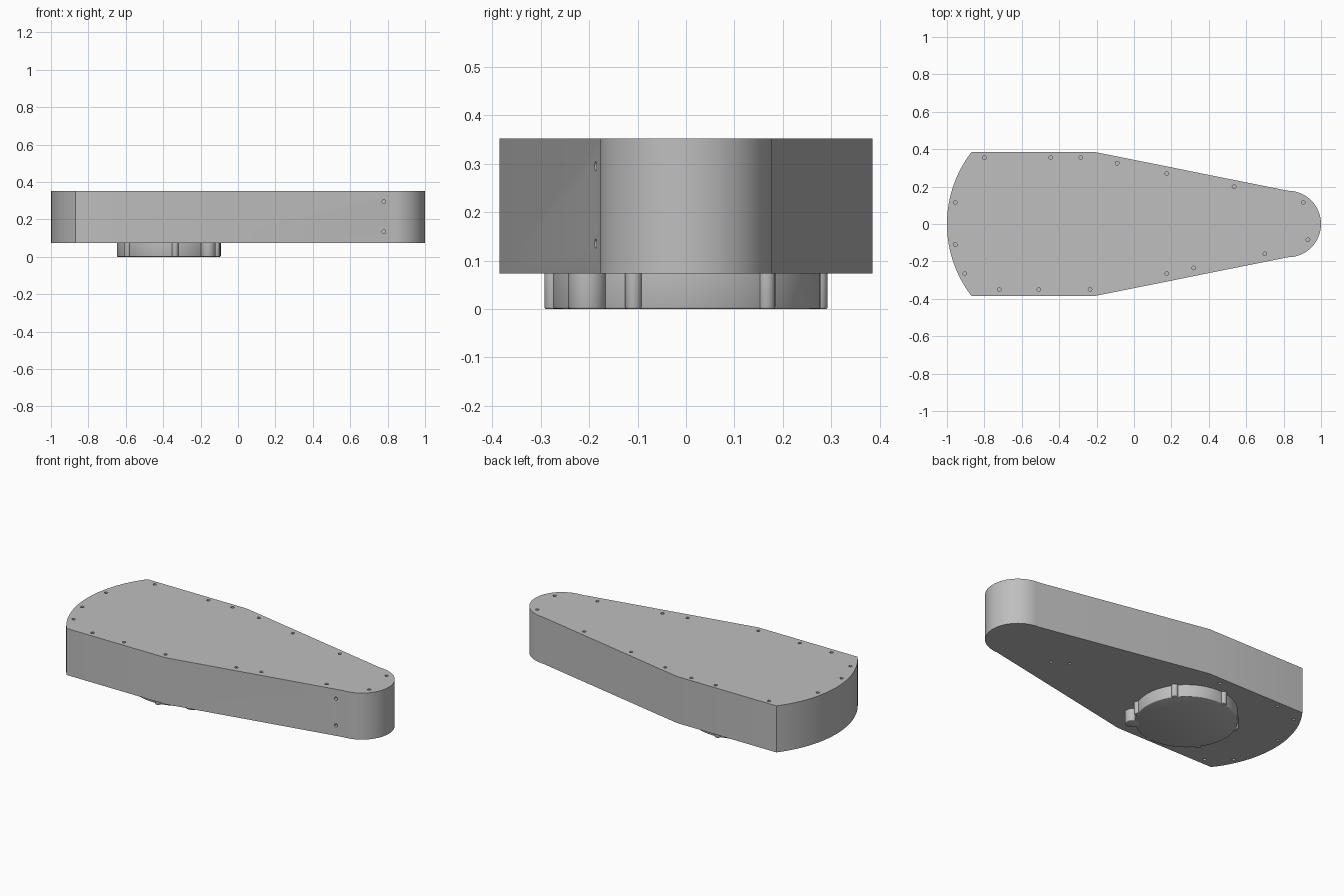
import bpy, bmesh
from math import sin, cos, radians, asin, pi
from mathutils import Matrix

cube = bpy.data.objects.get("Cube")
if cube:
    bpy.data.objects.remove(cube)

grey = bpy.data.materials.new("plain grey")
grey.use_nodes = True
COLOUR = (0.52, 0.52, 0.52, 1)
grey.diffuse_color = COLOUR
grey.node_tree.nodes["Principled BSDF"].inputs["Base Color"].default_value = COLOUR

BOTTOM, TOP = 0.073, 0.352
HUB_X = -0.37


def finish(name, bm):
    bmesh.ops.recalc_face_normals(bm, faces=bm.faces)
    mesh = bpy.data.meshes.new(name)
    bm.to_mesh(mesh)
    bm.free()
    mesh.materials.append(grey)
    obj = bpy.data.objects.new(name, mesh)
    bpy.context.collection.objects.link(obj)
    return obj


def smooth(obj, angle=30):
    bpy.ops.object.select_all(action='DESELECT')
    obj.select_set(True)
    bpy.context.view_layer.objects.active = obj
    bpy.ops.object.shade_smooth_by_angle(angle=radians(angle))


def arc(cx, radius, start, end, steps):
    angles = [start + (end - start) * i / steps for i in range(steps + 1)]
    return [(cx + radius * cos(a), radius * sin(a)) for a in angles]


def prism(outline, z0, z1):
    bm = bmesh.new()
    base = bm.faces.new([bm.verts.new((x, y, z0)) for x, y in outline])
    new = bmesh.ops.extrude_face_region(bm, geom=[base])["geom"]
    top = [v for v in new if isinstance(v, bmesh.types.BMVert)]
    bmesh.ops.translate(bm, verts=top, vec=(0, 0, z1 - z0))
    return bm


# Tapered case: wide arc end, straight flanks, round narrow end
half = 0.385
nose, big = 0.178, 0.63
spread = asin(half / big)
outline = arc(1 - nose, nose, -pi / 2, pi / 2, 32)
outline += [(-0.21, half)]
outline += arc(HUB_X, big, pi - spread, pi + spread, 24)
outline += [(-0.21, -half)]
case = finish("case", prism(outline, BOTTOM, TOP))

# Blind screw holes in the lid, floor and one flank
lid_holes = [(-0.8, .355), (-.445, .355), (-.285, .355), (-.09, .325), (.175, .27),
             (.535, .2), (.905, .115), (.93, -.085), (.7, -.16), (.32, -.235),
             (.175, -.265), (-.235, -.35), (-.51, -.35), (-.72, -.35),
             (-.905, -.265), (-.955, -.11), (-.955, .115)]
floor_holes = [(.53, -.07), (.44, -.02), (-.32, .34), (-.72, .35), (-.88, .3),
               (-.96, .07), (-.91, -.245), (-.79, -.346)]
flank_holes = [(.78, .135), (.78, .295)]
places = [Matrix.Translation((x, y, TOP)) for x, y in lid_holes]
places += [Matrix.Translation((x, y, BOTTOM)) for x, y in floor_holes]
places += [Matrix.Translation((x, -.188, z)) @ Matrix.Rotation(pi / 2, 4, 'X')
           for x, z in flank_holes]
bm = bmesh.new()
for place in places:
    bmesh.ops.create_cone(bm, cap_ends=True, segments=12, radius1=.01,
                          radius2=.01, depth=.08, matrix=place)
cutter = finish("hole_cutter", bm)
cutter.hide_render = True

cut = case.modifiers.new("holes", 'BOOLEAN')
cut.operation = 'DIFFERENCE'
cut.solver = 'EXACT'
cut.object = cutter
bpy.context.view_layer.objects.active = case
bpy.ops.object.modifier_apply(modifier=cut.name)
bpy.data.objects.remove(cutter)
smooth(case)


# Mounting hub under the case, with softened lower rims
def post(name, x, y, radius, segments):
    bm = bmesh.new()
    bmesh.ops.create_cone(bm, cap_ends=True, segments=segments, radius1=radius,
                          radius2=radius, depth=BOTTOM + .002,
                          matrix=Matrix.Translation((x, y, BOTTOM / 2 + .001)))
    rim = [e for e in bm.edges if all(v.co.z < .01 for v in e.verts)]
    bmesh.ops.bevel(bm, geom=rim, offset=.004, segments=2, profile=.5, affect='EDGES')
    smooth(finish(name, bm), 50)


def polar(radius, degrees):
    a = radians(degrees)
    return HUB_X + radius * cos(a), radius * sin(a)


post("hub", HUB_X, 0, .278, 64)
for i in range(6):
    post(f"hub_lug_{i + 1}", *polar(.277, 37 + 60 * i), .0175, 20)
post("hub_wide_lug", *polar(.293, -44), .04, 28)
